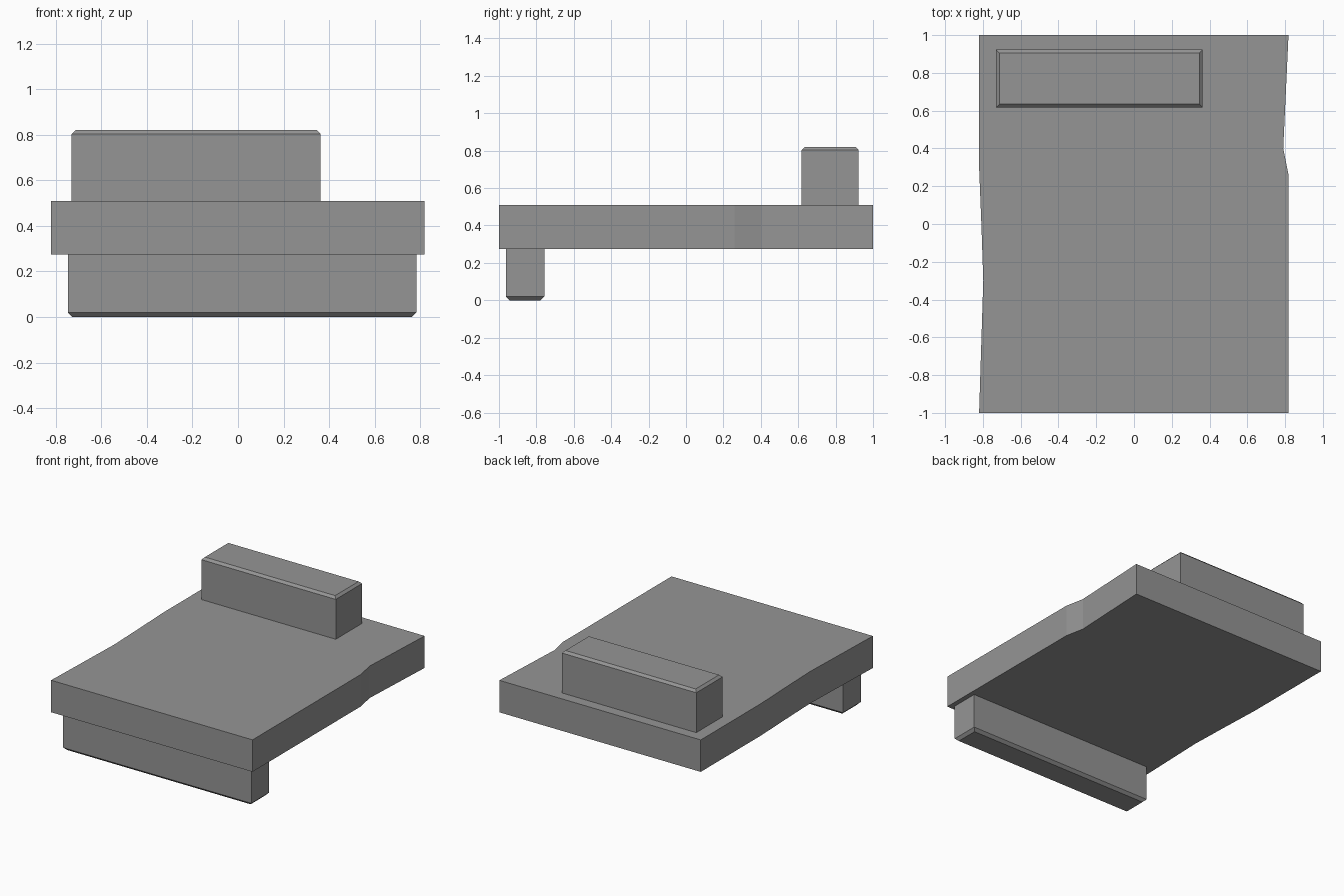
import bpy
import bmesh

cube = bpy.data.objects.get("Cube")
if cube:
    bpy.data.objects.remove(cube, do_unlink=True)

grey = bpy.data.materials.new("mid_grey")
grey.use_nodes = True
colour = (0.3, 0.3, 0.3, 1)
grey.diffuse_color = colour
grey.node_tree.nodes["Principled BSDF"].inputs["Base Color"].default_value = colour


def prism(name, outline, z_start, z_end, chamfer=0):
    """Extrude an outline from z_start to z_end, chamfering the end face."""
    bm = bmesh.new()
    base = bm.faces.new([bm.verts.new((x, y, z_start)) for x, y in outline])
    extruded = bmesh.ops.extrude_face_region(bm, geom=[base], use_keep_orig=True)
    end_verts = [g for g in extruded["geom"] if isinstance(g, bmesh.types.BMVert)]
    for v in end_verts:
        v.co.z = z_end
    if chamfer:
        rim = [e for e in bm.edges if all(v in end_verts for v in e.verts)]
        bmesh.ops.bevel(bm, geom=rim, offset=chamfer, segments=1, affect='EDGES')
    bmesh.ops.recalc_face_normals(bm, faces=bm.faces)
    mesh = bpy.data.meshes.new(name)
    bm.to_mesh(mesh)
    bm.free()
    mesh.materials.append(grey)
    obj = bpy.data.objects.new(name, mesh)
    bpy.context.collection.objects.link(obj)
    return obj


def rectangle(x0, x1, y0, y1):
    return [(x0, y0), (x1, y0), (x1, y1), (x0, y1)]


slab_bottom, slab_top = 0.275, 0.51

# Main slab with slightly worn side edges
slab_outline = [
    (-0.82, -1), (0.818, -1), (0.818, 0.26), (0.79, 0.4), (0.818, 1),
    (-0.82, 1), (-0.82, 0.3), (-0.808, 0), (-0.798, -0.3),
]
prism("slab", slab_outline, slab_bottom, slab_top)

# Raised block at the back, chamfered on top
prism("upper_block", rectangle(-0.73, 0.363, 0.617, 0.923), slab_top, 0.82, 0.017)

# Hanging block at the front, chamfered underneath
prism("lower_block", rectangle(-0.747, 0.783, -0.963, -0.757), slab_bottom, 0, 0.02)
